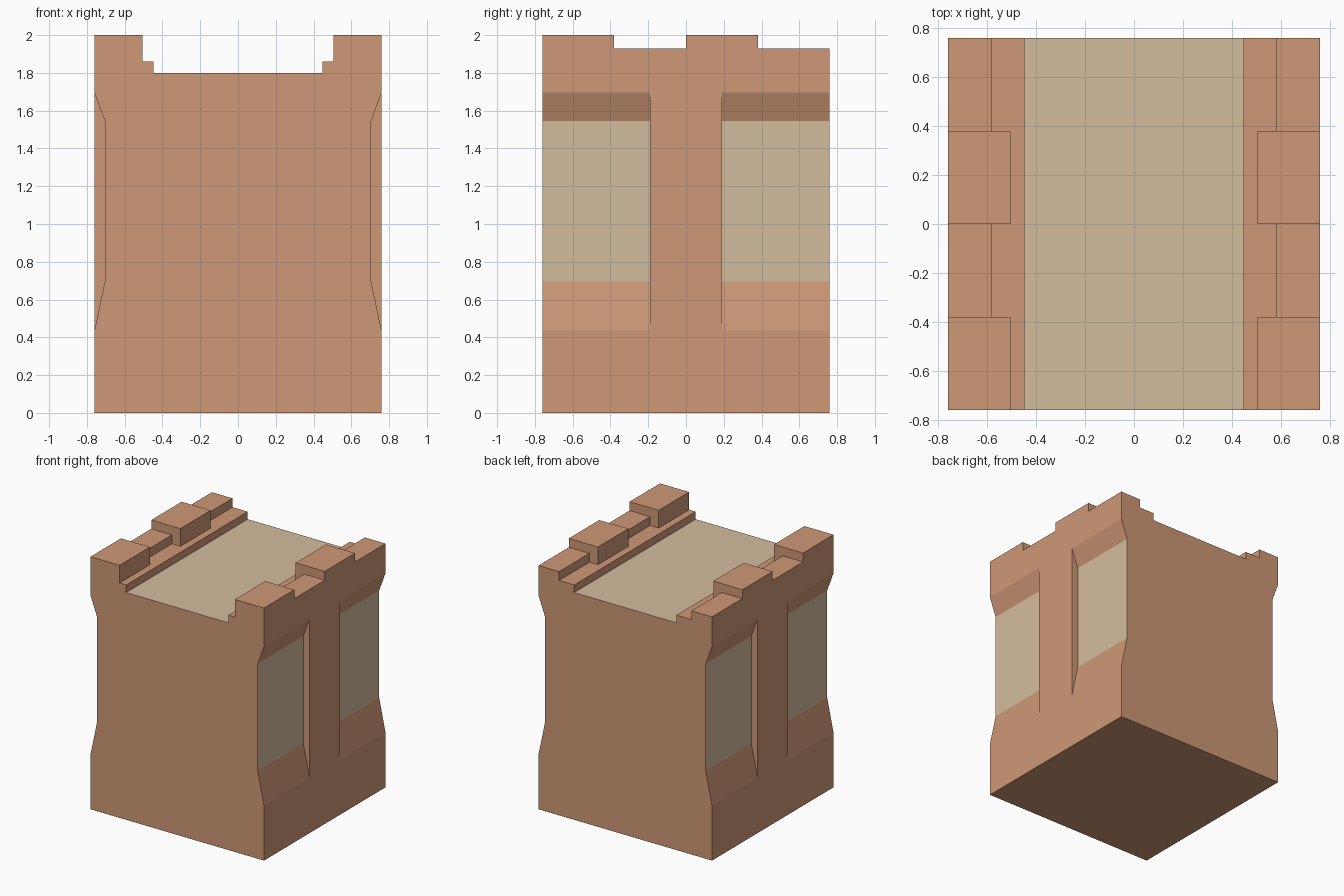
import bpy
import bmesh

HALF = 0.76            # half width and half depth
WAIST = 0.705          # half width at the recessed panels
FLOOR, LEDGE, CURB, TOP = 1.80, 1.86, 1.93, 2.0
RECESS = [(HALF, 0.435), (WAIST, 0.695), (WAIST, 1.545), (HALF, 1.695)]

if "Cube" in bpy.data.objects:
    bpy.data.objects.remove(bpy.data.objects["Cube"])


def material(name, rgb):
    """Flat colour given as sRGB bytes."""
    lin = [((c / 255 + 0.055) / 1.055) ** 2.4 for c in rgb]
    mat = bpy.data.materials.new(name)
    mat.use_nodes = True
    mat.diffuse_color = (*lin, 1)
    bsdf = mat.node_tree.nodes["Principled BSDF"]
    bsdf.inputs["Base Color"].default_value = (*lin, 1)
    bsdf.inputs["Roughness"].default_value = 1
    return mat


brick = material("brick brown", (206, 152, 118))
sand = material("sand stone", (212, 189, 157))


def prism(name, profile, y0, y1, is_sand=None):
    """Extrude an x-z profile from y0 to y1."""
    bm = bmesh.new()
    face = bm.faces.new([bm.verts.new((x, y0, z)) for x, z in profile])
    out = bmesh.ops.extrude_face_region(bm, geom=[face])["geom"]
    verts = [v for v in out if isinstance(v, bmesh.types.BMVert)]
    bmesh.ops.translate(bm, verts=verts, vec=(0, y1 - y0, 0))
    bmesh.ops.recalc_face_normals(bm, faces=bm.faces)
    for f in bm.faces:
        f.material_index = int(bool(is_sand and is_sand(f.calc_center_median(), f.normal)))
    mesh = bpy.data.meshes.new(name)
    bm.to_mesh(mesh)
    bm.free()
    mesh.materials.append(brick)
    mesh.materials.append(sand)
    obj = bpy.data.objects.new(name, mesh)
    bpy.context.collection.objects.link(obj)
    return obj


def block(name, side, x0, x1, y0, y1, z0, z1):
    prism(name, [(side * x, z) for x, z in ((x0, z0), (x1, z0), (x1, z1), (x0, z1))], y0, y1)


def walkway_or_panel(c, n):
    walkway = n.z > 0.9 and c.z < FLOOR + 0.01
    panel = abs(n.x) > 0.9 and WAIST - 0.01 < abs(c.x) < WAIST + 0.01
    return walkway or panel


# Wall body: waisted sides, sunken walkway on top
right_half = [(HALF, 0)] + RECESS + [(HALF, LEDGE), (0.447, LEDGE), (0.447, FLOOR)]
profile = right_half + [(-x, z) for x, z in reversed(right_half)]
prism("wall_body", profile, -HALF, HALF, walkway_or_panel)

for side, label in ((1, "left"), (-1, "right")):
    # Central pillar between the recessed panels
    prism(label + "_pillar", [(side * x, z) for x, z in RECESS], -0.19, 0.19)
    # Battlements: tall merlons alternating with low curbs
    for i in range(4):
        y0 = -HALF + i * HALF / 2
        y1 = y0 + HALF / 2
        if i % 2 == 0:
            block(f"{label}_merlon_{i // 2 + 1}", side, 0.505, HALF, y0, y1, LEDGE, TOP)
        else:
            block(f"{label}_curb_{i // 2 + 1}", side, 0.58, HALF, y0, y1, LEDGE, CURB)
